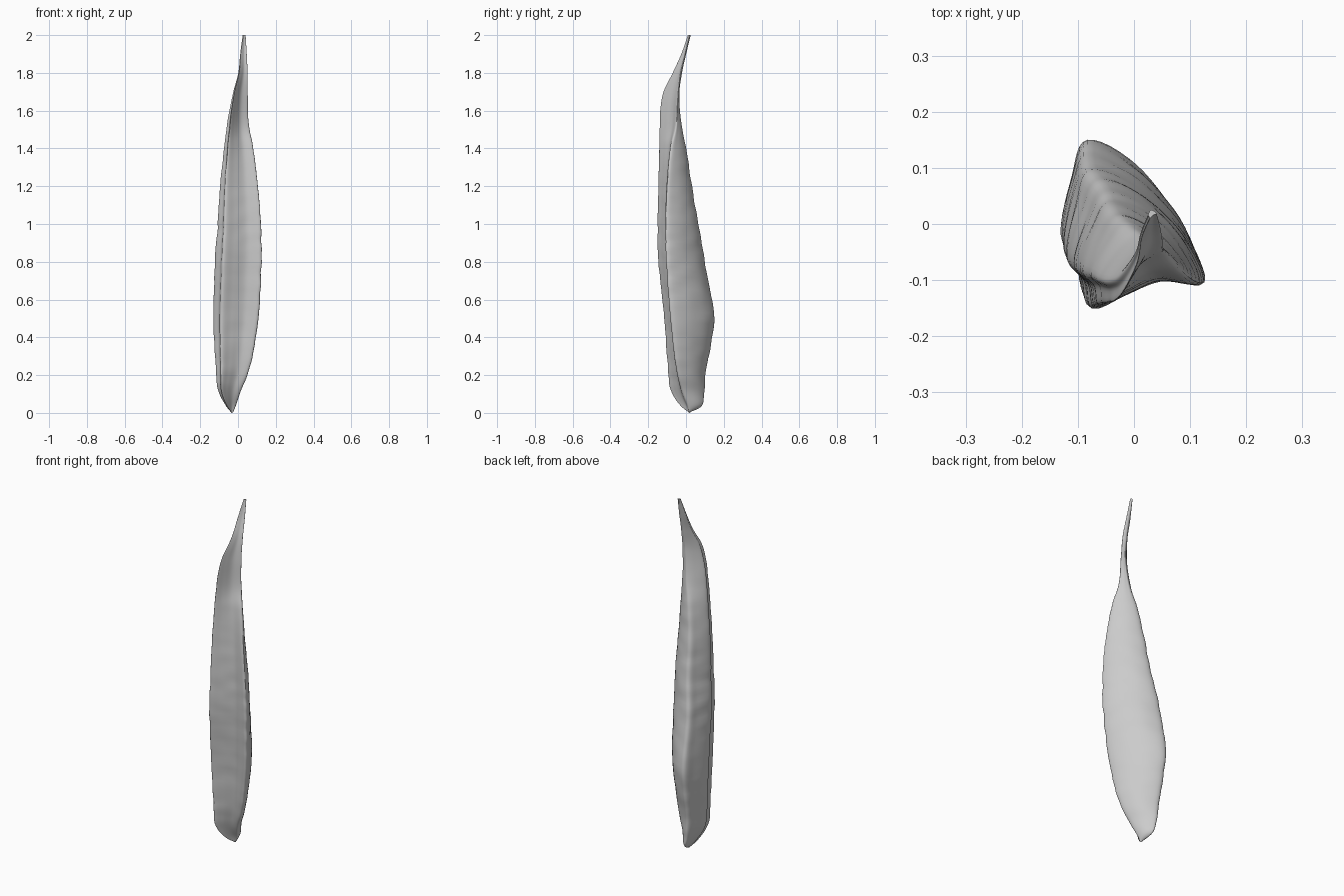
import bpy, bmesh
from mathutils import Vector, noise

if "Cube" in bpy.data.objects:
    bpy.data.objects.remove(bpy.data.objects["Cube"], do_unlink=True)

# Ridge tracks by height: z, back ridge x y, left ridge x y, front ridge x y, right bulge x
LEVELS = [
    (0.005, -.035, .025, -.025, .015, -.036, .012, -.038),
    (0.04, -.055, .085, -.012, .01, -.06, -.03, -.065),
    (0.12, -.07, .098, .015, -.02, -.088, -.08, -.105),
    (0.25, -.078, .11, .064, -.05, -.088, -.097, -.118),
    (0.5, -.082, .148, .106, -.078, -.09, -.113, -.131),
    (0.8, -.078, .1, .124, -.1, -.08, -.146, -.121),
    (1.0, -.053, .065, .12, -.105, -.07, -.15, -.107),
    (1.2, -.04, .03, .105, -.1, -.064, -.146, -.095),
    (1.4, -.015, 0, .08, -.08, -.052, -.141, -.074),
    (1.52, .01, -.024, .056, -.055, -.042, -.139, -.058),
    (1.68, .025, -.038, .05, -.045, -.022, -.125, -.028),
    (1.8, .03, -.022, .05, -.03, .006, -.07, .002),
    (1.9, .03, 0, .046, -.005, .014, -.025, .012),
    (2.0, .03, .025, .04, .018, .028, .01, .025),
]
STEPS_UP, STEPS_ROUND = 10, 6


def spline(a, b, c, d, t):
    """Smooth curve from b to c."""
    return b + t * ((c - a) + t * ((2 * a - 5 * b + 4 * c - d) + t * (3 * (b - c) + d - a))) * 0.5


def bowed(p, q, t, amount):
    """Point along p-q pushed outward by a share of the length."""
    d = q - p
    return p + d * t + Vector((-d.y, d.x)) * amount


def section(row):
    """Closed outline of the pod at one height."""
    z, ax, ay, bx, by, cx, cy, dx = row
    back, left, front = Vector((ax, ay)), Vector((bx, by)), Vector((cx, cy))
    bulge = Vector((dx, cy + (ay - cy) * 0.38))
    keys = [back,
            bowed(back, left, 0.3, 0.13), bowed(back, left, 0.68, 0.13),
            left,
            bowed(left, front, 0.35, -0.1), bowed(left, front, 0.7, -0.05),
            front,
            bowed(front, bulge, 0.5, -0.08),
            bulge,
            bowed(bulge, back, 0.6, 0.06)]
    n = len(keys)
    ring = []
    for i in range(n):
        for s in range(STEPS_ROUND):
            p = spline(keys[i - 1], keys[i], keys[(i + 1) % n], keys[(i + 2) % n], s / STEPS_ROUND)
            ring.append(Vector((p.x, p.y, z)))
    centre = sum(ring, Vector()) / len(ring)
    # Faint horizontal wrinkles in the skin
    for p in ring:
        ripple = noise.noise(Vector((p.x * 9, p.y * 9, z * 17)))
        p += (p - centre) * ripple * 0.035
    return ring


# Smooth rows between the given heights
rows = []
last = len(LEVELS) - 1
for i in range(last):
    quad = [LEVELS[max(0, min(last, i + k))] for k in (-1, 0, 1, 2)]
    for s in range(STEPS_UP):
        rows.append([spline(*vals, s / STEPS_UP) for vals in zip(*quad)])
rows.append(LEVELS[last])

# Skin the sections into one closed pod
bm = bmesh.new()
rings = [[bm.verts.new(p) for p in section(r)] for r in rows]
n = len(rings[0])
for low, high in zip(rings, rings[1:]):
    for i in range(n):
        j = (i + 1) % n
        bm.faces.new((low[i], low[j], high[j], high[i]))
for ring, z in ((rings[0], 0.0), (rings[-1], 2.0)):
    centre = sum((v.co for v in ring), Vector()) / n
    centre.z = z
    pole = bm.verts.new(centre)
    for i in range(n):
        bm.faces.new((ring[i], ring[(i + 1) % n], pole))
bmesh.ops.recalc_face_normals(bm, faces=bm.faces)
mesh = bpy.data.meshes.new("pod")
bm.to_mesh(mesh)
bm.free()
pod = bpy.data.objects.new("pod", mesh)
bpy.context.collection.objects.link(pod)

# Plain grey skin
grey = bpy.data.materials.new("light grey")
grey.use_nodes = True
colour = (0.6, 0.6, 0.6, 1)
grey.diffuse_color = colour
shader = next(node for node in grey.node_tree.nodes if node.type == "BSDF_PRINCIPLED")
shader.inputs["Base Color"].default_value = colour
mesh.materials.append(grey)

bpy.context.view_layer.objects.active = pod
pod.select_set(True)
bpy.ops.object.shade_smooth_by_angle(angle=0.9)
